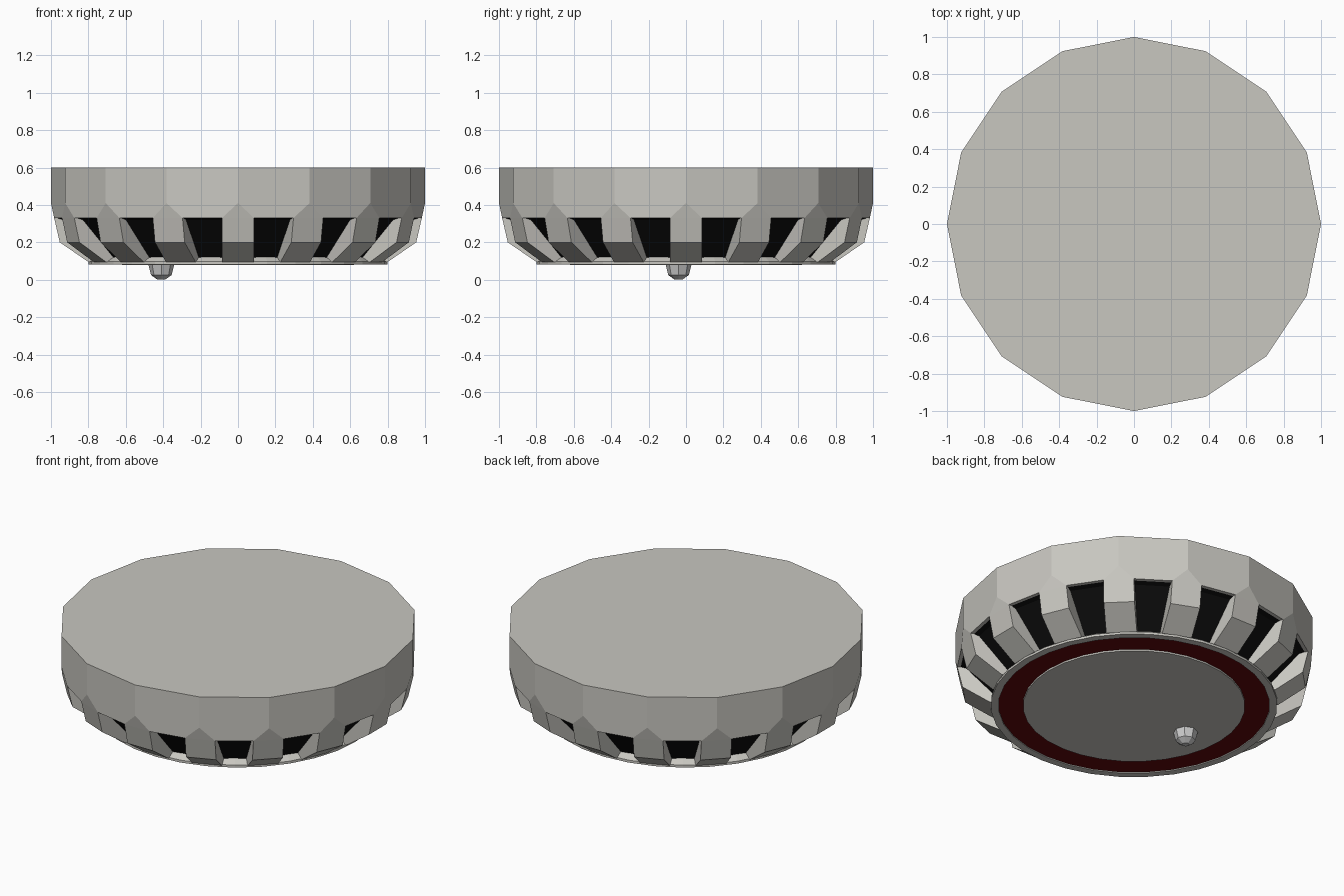
import bpy, bmesh
from math import cos, sin, pi

if "Cube" in bpy.data.objects:
    bpy.data.objects.remove(bpy.data.objects["Cube"])

N = 16
HALF = 0.086  # half width of a fin


def material(name, rgb):
    m = bpy.data.materials.new(name)
    m.diffuse_color = (*rgb, 1)
    m.use_nodes = True
    m.node_tree.nodes["Principled BSDF"].inputs["Base Color"].default_value = m.diffuse_color
    return m


SHELL = material("warm_white", (0.58, 0.57, 0.53))
BLACK = material("black", (0.004, 0.004, 0.004))
RED = material("dark_red", (0.11, 0.002, 0.003))


def finish(name, bm, mat=None):
    bmesh.ops.recalc_face_normals(bm, faces=bm.faces)
    me = bpy.data.meshes.new(name)
    bm.to_mesh(me)
    bm.free()
    ob = bpy.data.objects.new(name, me)
    bpy.context.collection.objects.link(ob)
    if mat:
        me.materials.append(mat)
    return ob


def at(bm, i, r, t, z):
    """Vertex at radius r along spoke i, shifted sideways by t."""
    a = 2 * pi * i / N
    return bm.verts.new((r * cos(a) - t * sin(a), r * sin(a) + t * cos(a), z))


def lathe(name, profile, segs, mat=None, centre=(0, 0), closed=False):
    """Revolve (r, z) points; open profiles are capped at both ends."""
    bm = bmesh.new()
    rings = [[bm.verts.new((centre[0] + r * cos(2 * pi * k / segs),
                            centre[1] + r * sin(2 * pi * k / segs), z))
              for k in range(segs)] for r, z in profile]
    pairs = list(zip(rings, rings[1:]))
    if closed:
        pairs.append((rings[-1], rings[0]))
    else:
        bm.faces.new(rings[0])
        bm.faces.new(rings[-1])
    for a, b in pairs:
        for k in range(segs):
            j = (k + 1) % segs
            bm.faces.new((a[k], a[j], b[j], b[k]))
    return finish(name, bm, mat)


# Upper shell: sixteen-sided drum whose corners are chamfered into the fins
bm = bmesh.new()
rim_r = 1 - HALF * sin(pi / N) / cos(pi / N)
top = [at(bm, i, 1, 0, 0.6) for i in range(N)]
mid = [at(bm, i, 1, 0, 0.41) for i in range(N)]
low = [(at(bm, i, rim_r, -HALF, 0.33), at(bm, i, rim_r, HALF, 0.33)) for i in range(N)]
bm.faces.new(top)
bm.faces.new([v for pair in low for v in pair])
for i in range(N):
    j = (i + 1) % N
    bm.faces.new((top[i], top[j], mid[j], low[j][0], low[i][1], mid[i]))
    bm.faces.new((mid[i], low[i][0], low[i][1]))
finish("upper_shell", bm, SHELL)

# Fins between the vent openings
bm = bmesh.new()
fin_profile = [(rim_r, 0.33), (0.953, 0.2), (0.8, 0.095), (0.72, 0.095), (0.72, 0.33)]
for i in range(N):
    sides = [[at(bm, i, r, t, z) for r, z in fin_profile] for t in (-HALF, HALF)]
    for s in sides:
        bm.faces.new(s)
    for k in range(5):
        j = (k + 1) % 5
        bm.faces.new((sides[0][k], sides[0][j], sides[1][j], sides[1][k]))
finish("vent_fins", bm, SHELL)

# Black interior seen through the vents
lathe("vent_core", [(0.98, 0.329), (0.95, 0.32), (0.77, 0.115)], N, BLACK)

# Base plate with a sloped sill on top and a groove underneath
lathe("base_plate", [(0.75, 0.13), (0.8, 0.097), (0.8, 0.082), (0.757, 0.082), (0.757, 0.09)],
      32, SHELL)
lathe("red_ring", [(0.757, 0.092), (0.757, 0.088), (0.6, 0.088), (0.6, 0.092)],
      32, RED, closed=True)
lathe("centre_disc", [(0.62, 0.095), (0.62, 0.078)], 32, SHELL)

# Indicator light
lathe("indicator_light", [(0.07, 0.085), (0.055, 0.025), (0.02, 0.0)], 8, centre=(-0.41, -0.04))
